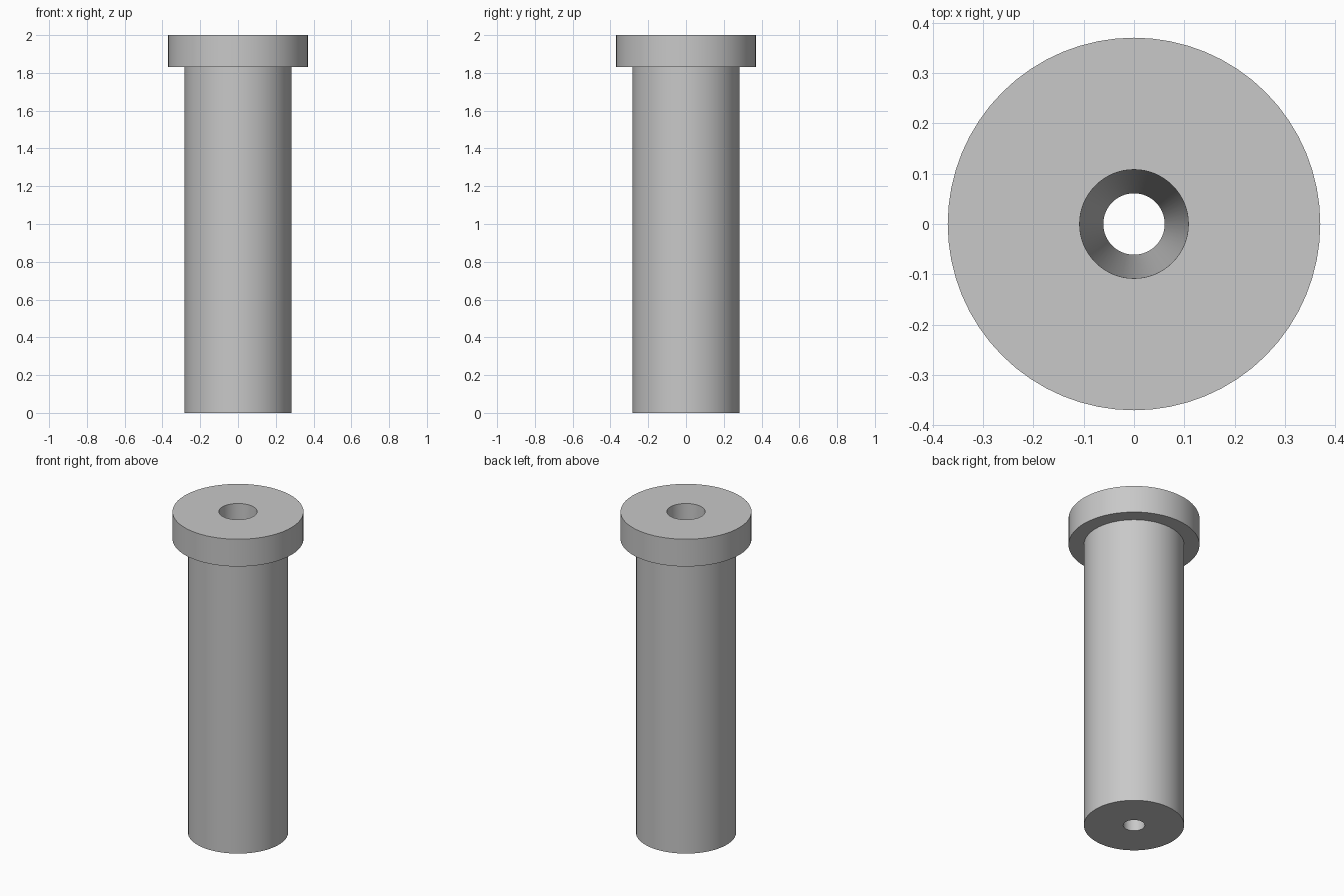
import bpy
import bmesh
import math

cube = bpy.data.objects.get("Cube")
if cube:
    bpy.data.objects.remove(cube, do_unlink=True)

SEGMENTS = 64
HEIGHT = 2.0
HEAD_BOTTOM = 1.83
HEAD_RADIUS = 0.37
SHAFT_RADIUS = 0.283
BORE_TOP = 0.108
BORE_BOTTOM = 0.061

# Plain grey
grey = bpy.data.materials.new("grey")
grey.use_nodes = True
colour = (0.58, 0.58, 0.58, 1)
grey.diffuse_color = colour
grey.node_tree.nodes["Principled BSDF"].inputs["Base Color"].default_value = colour

# Closed cross-section: shaft, wider head and tapered through bore
profile = [
    (BORE_BOTTOM, 0),
    (SHAFT_RADIUS, 0),
    (SHAFT_RADIUS, HEAD_BOTTOM),
    (HEAD_RADIUS, HEAD_BOTTOM),
    (HEAD_RADIUS, HEIGHT),
    (BORE_TOP, HEIGHT),
]

# Revolve the section around the z axis
bm = bmesh.new()
verts = [bm.verts.new((r, 0, z)) for r, z in profile]
edges = [bm.edges.new((v, verts[i - 1])) for i, v in enumerate(verts)]
bmesh.ops.spin(bm, geom=verts + edges, cent=(0, 0, 0), axis=(0, 0, 1),
               angle=math.tau, steps=SEGMENTS, use_merge=False)
bmesh.ops.remove_doubles(bm, verts=bm.verts[:], dist=0.0001)
bmesh.ops.recalc_face_normals(bm, faces=bm.faces[:])

mesh = bpy.data.meshes.new("flanged_sleeve")
bm.to_mesh(mesh)
bm.free()
mesh.materials.append(grey)
sleeve = bpy.data.objects.new("flanged_sleeve", mesh)
bpy.context.collection.objects.link(sleeve)

# Smooth round walls, sharp rims
bpy.ops.object.select_all(action="DESELECT")
sleeve.select_set(True)
bpy.context.view_layer.objects.active = sleeve
bpy.ops.object.shade_smooth_by_angle(angle=math.radians(30))
